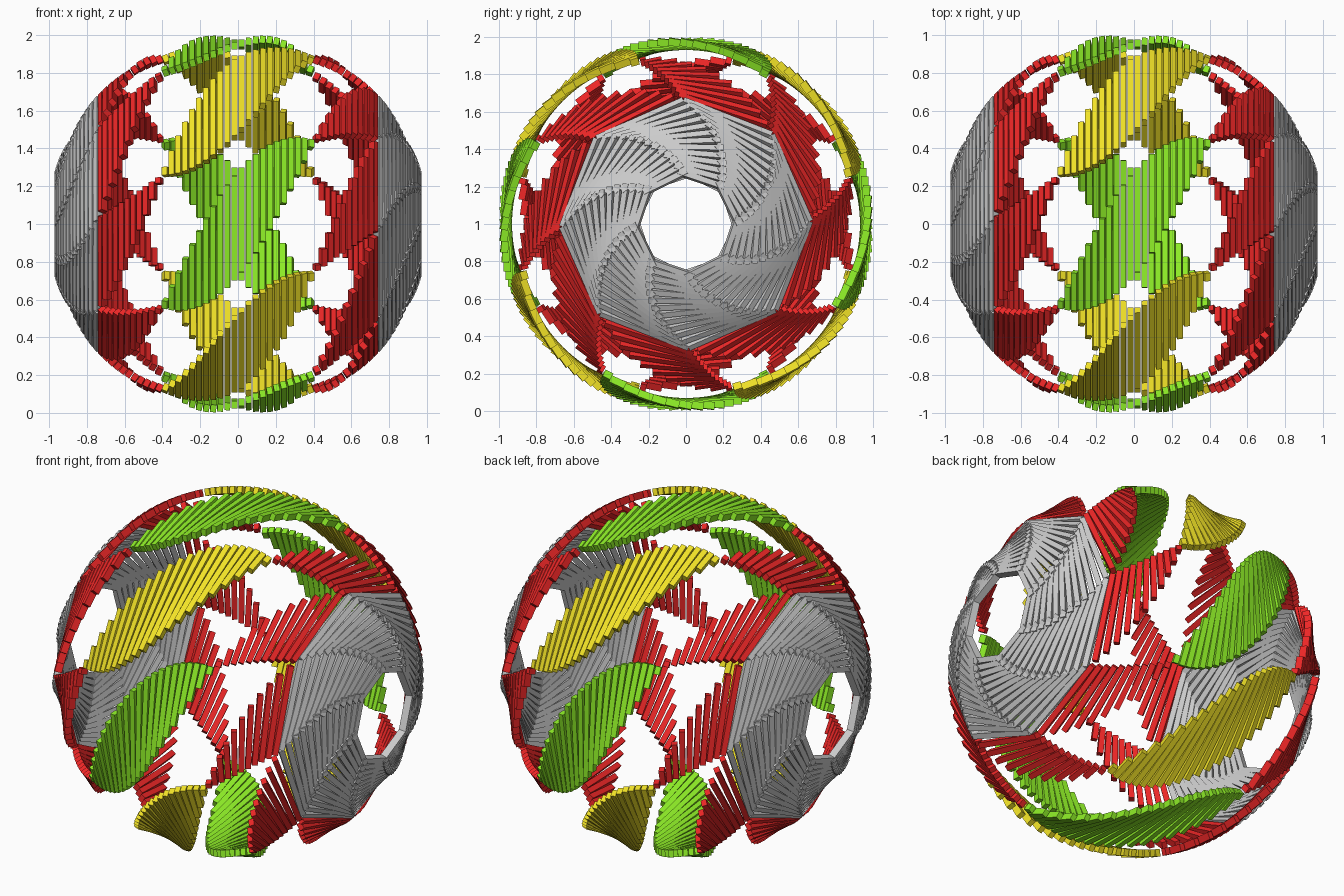
import bpy, bmesh
from math import radians, sin, cos
from mathutils import Vector

if "Cube" in bpy.data.objects:
    bpy.data.objects.remove(bpy.data.objects["Cube"])

R = 0.99                    # sphere radius (bar centre line)
TIP, RIM, END = 23.8, 47.5, 74.5   # latitudes: leaf tip, cap rim, cap hole
HALF_W, HALF_T = 0.0155, 0.02      # half width and half thickness of a bar


def point(lat, phi):
    a, p = radians(lat), radians(phi)
    return Vector((R * sin(a), R * cos(a) * cos(p), R * cos(a) * sin(p)))


def bar(bm, lat, phi_a, phi_b):
    """Straight square bar between two points of one latitude circle."""
    a, b = point(lat, phi_a), point(lat, phi_b)
    n = (a + b).normalized()
    t = n.cross(b - a).normalized()
    up = Vector((0, 0, 1))
    corners = [(-1, -1), (1, -1), (1, 1), (-1, 1)]
    ring = [[bm.verts.new(e + t * HALF_W * i + n * HALF_T * j + up)
             for i, j in corners] for e in (a, b)]
    bm.faces.new(ring[0])
    bm.faces.new(ring[1][::-1])
    for i in range(4):
        k = (i + 1) % 4
        bm.faces.new((ring[0][k], ring[0][i], ring[1][i], ring[1][k]))


def finish(bm, name, colour=None):
    bmesh.ops.recalc_face_normals(bm, faces=bm.faces)
    mesh = bpy.data.meshes.new(name)
    bm.to_mesh(mesh)
    bm.free()
    ob = bpy.data.objects.new(name, mesh)
    bpy.context.collection.objects.link(ob)
    if colour:
        mat = bpy.data.materials.new(name + "_colour")
        mat.diffuse_color = (*colour, 1)
        mat.use_nodes = True
        mat.node_tree.nodes["Principled BSDF"].inputs["Base Color"].default_value = mat.diffuse_color
        mesh.materials.append(mat)


# Belt of slanted leaves, alternating green and yellow
def leaves(name, offset, colour):
    bm = bmesh.new()
    n = 22
    for k in range(4):
        for i in range(n):
            u = (i + 0.5) / n * 2 - 1
            mid = 180 + offset + 90 * k - 28.7 * u
            half = 16.3 * (1 - u * u)
            bar(bm, u * TIP, mid - half, mid + half)
    finish(bm, name, colour)


leaves("green_leaves", 0, (0.27, 0.85, 0.02))
leaves("yellow_leaves", 45, (0.88, 0.76, 0.02))

# Red fans widening from each leaf tip to the cap rim, on both sides
for side, label in ((1, "right"), (-1, "left")):
    bm = bmesh.new()
    n = 11
    for k in range(8):
        tip = 151.3 + 45 * k
        for i in range(n):
            s = (i + 0.5) / n
            lat = TIP + (RIM - TIP) * s
            bar(bm, side * lat, side * (tip - 13.3 * s), side * (tip - 58.3 * s))
    finish(bm, label + "_red_fans", (0.85, 0.02, 0.02))

    # Grey whirl cap of turning, slightly overlapping octagons
    bm = bmesh.new()
    n = 13
    for k in range(8):
        for i in range(n):
            s = (i + 0.5) / n
            lat = RIM + (END - RIM) * s
            a = 138 + 45 * k - 46 * s
            bar(bm, side * lat, side * (a + 5 * s), side * (a - 45 - 5 * s))
    finish(bm, label + "_grey_cap")
